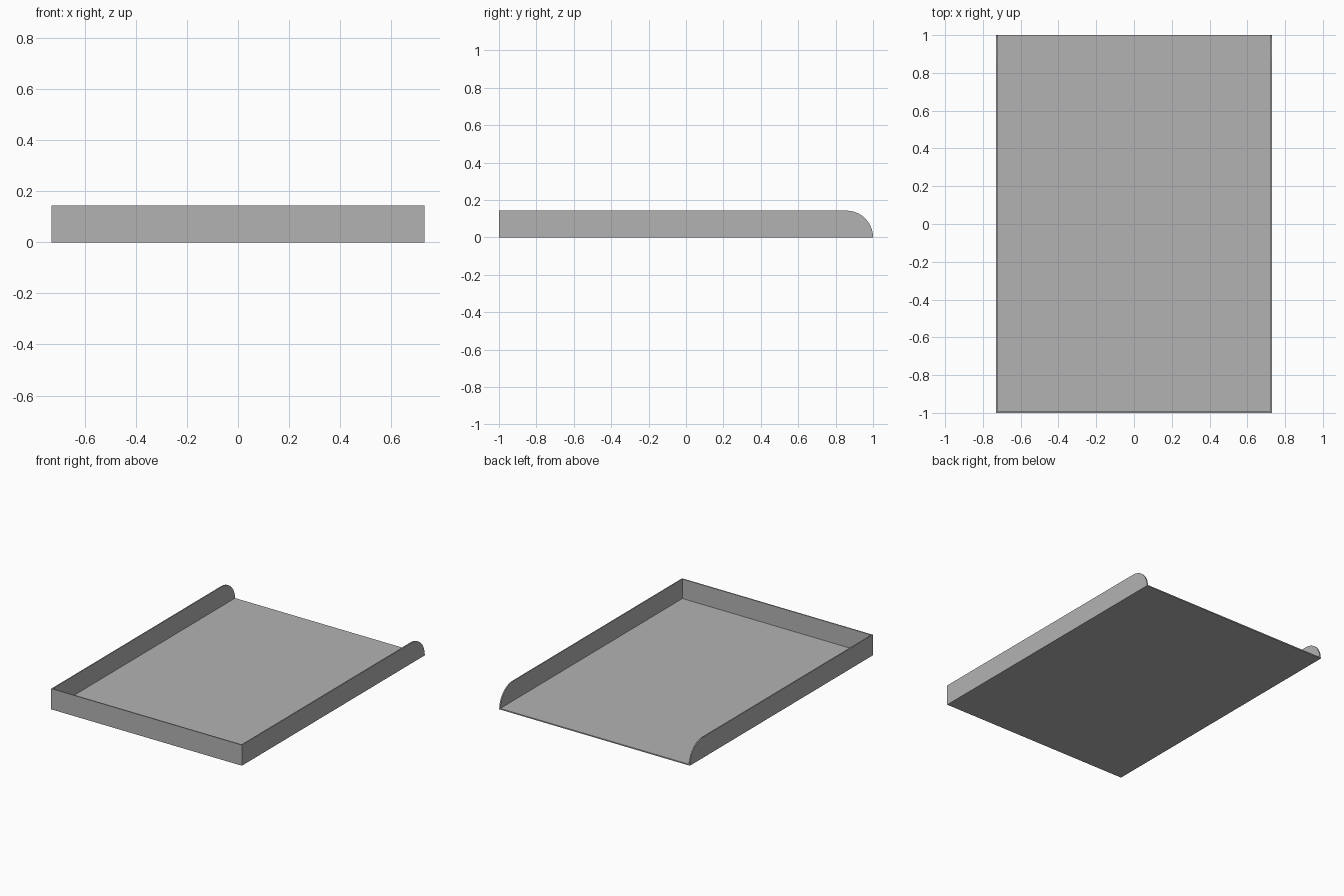
import bpy, bmesh, math

if "Cube" in bpy.data.objects:
    bpy.data.objects.remove(bpy.data.objects["Cube"], do_unlink=True)

HALF_W, HALF_L, HEIGHT, WALL = 0.73, 1.0, 0.143, 0.008
STEPS = 24

grey = bpy.data.materials.new("plain grey")
grey.use_nodes = True
colour = (0.45, 0.45, 0.45, 1)
grey.diffuse_color = colour
grey.node_tree.nodes["Principled BSDF"].inputs["Base Color"].default_value = colour


def prism(name, profile, half_width):
    """Extrude a (y, z) side profile across x."""
    bm = bmesh.new()
    face = bm.faces.new([bm.verts.new((-half_width, y, z)) for y, z in profile])
    new = bmesh.ops.extrude_face_region(bm, geom=[face])["geom"]
    verts = [v for v in new if isinstance(v, bmesh.types.BMVert)]
    bmesh.ops.translate(bm, verts=verts, vec=(2 * half_width, 0, 0))
    bmesh.ops.recalc_face_normals(bm, faces=bm.faces)
    mesh = bpy.data.meshes.new(name)
    bm.to_mesh(mesh)
    bm.free()
    mesh.materials.append(grey)
    obj = bpy.data.objects.new(name, mesh)
    bpy.context.collection.objects.link(obj)
    return obj


# Solid tray body with a quarter-round at the open back
outline = [(-HALF_L, HEIGHT), (-HALF_L, 0)]
for i in range(STEPS + 1):
    a = math.pi / 2 * i / STEPS
    outline.append((HALF_L - HEIGHT + HEIGHT * math.cos(a), HEIGHT * math.sin(a)))
tray = prism("tray", outline, HALF_W)

# Hollow out the inside, leaving floor, front wall and two side walls
front, back, top = -HALF_L + WALL, HALF_L + 0.1, HEIGHT + 0.1
cutter = prism("inside_cutter", [(front, top), (front, WALL), (back, WALL), (back, top)],
               HALF_W - WALL)
cutter.hide_render = True
hollow = tray.modifiers.new("hollow", 'BOOLEAN')
hollow.operation = 'DIFFERENCE'
hollow.solver = 'EXACT'
hollow.object = cutter

bpy.ops.object.select_all(action='DESELECT')
tray.select_set(True)
bpy.context.view_layer.objects.active = tray
bpy.ops.object.modifier_apply(modifier=hollow.name)
bpy.data.objects.remove(cutter, do_unlink=True)
bpy.ops.object.shade_smooth_by_angle(angle=math.radians(30))
